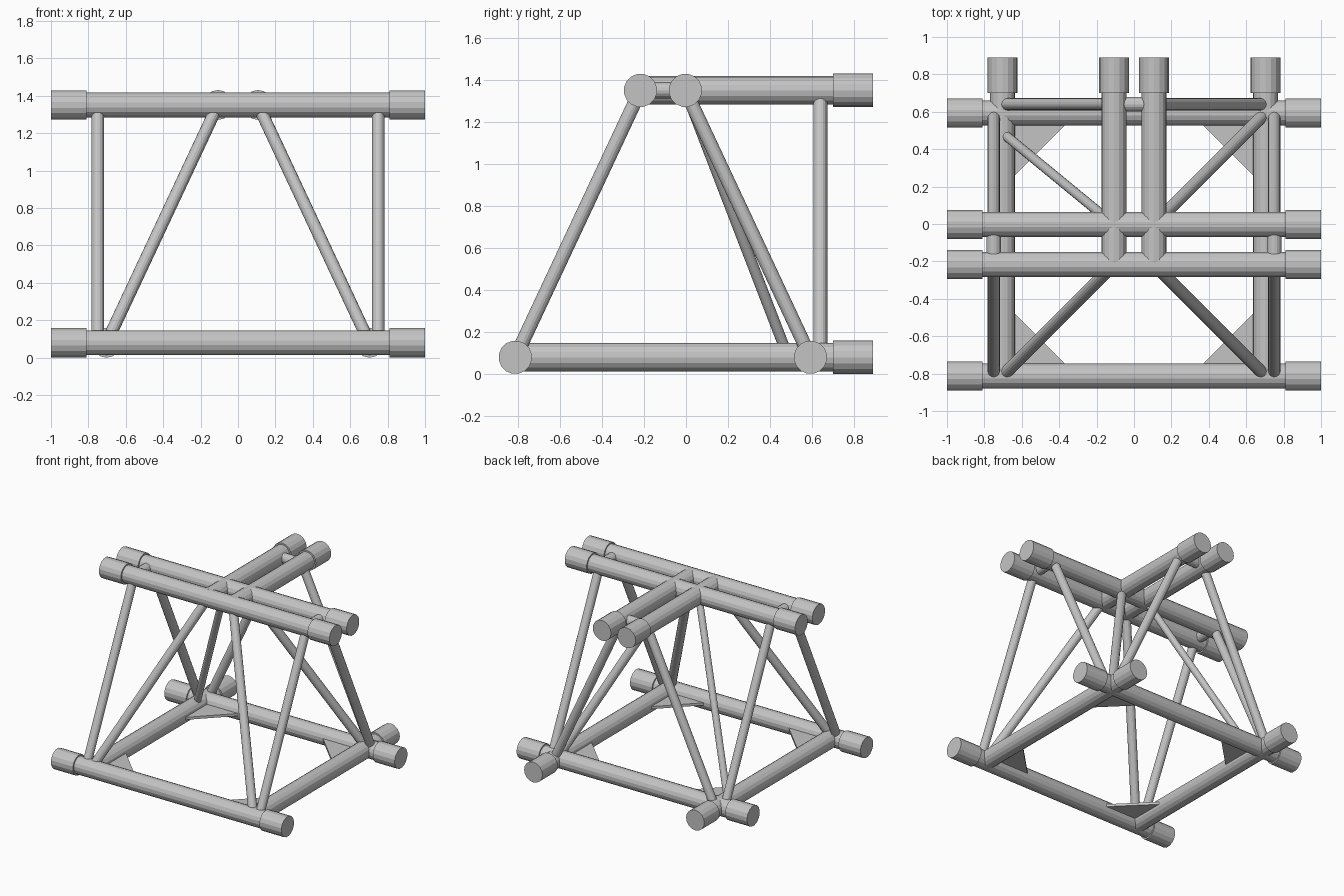
import bpy
import bmesh
import math
from mathutils import Vector, Matrix

cube = bpy.data.objects.get("Cube")
if cube:
    bpy.data.objects.remove(cube, do_unlink=True)

SIDES = 16
TUBE_R, SLEEVE_R, BRACE_R, LINK_R = 0.068, 0.0795, 0.033, 0.039
LOW, HIGH = 0.0795, 1.351           # heights of the chord axes
MID_Y = -0.11                       # centre of the square base along y
WIDE, NARROW = 0.703, 0.107         # half spacing of lower and upper chords
OFFSET = 0.047                      # braces sit just outside the corners
END_X, END_Y, SLEEVE = 1.0, 0.89, 0.19
BACK = MID_Y + WIDE

steel = bpy.data.materials.new("grey steel")
steel.use_nodes = True
grey = (0.55, 0.55, 0.55, 1)
steel.diffuse_color = grey
steel.node_tree.nodes["Principled BSDF"].inputs["Base Color"].default_value = grey


def finish(name, bm):
    mesh = bpy.data.meshes.new(name)
    bm.to_mesh(mesh)
    bm.free()
    mesh.materials.append(steel)
    bpy.context.collection.objects.link(bpy.data.objects.new(name, mesh))


def tube(name, start, end, radius, roll=0.0):
    a, b = Vector(start), Vector(end)
    turn = (b - a).to_track_quat('Z', 'Y').to_matrix().to_4x4()
    place = Matrix.Translation((a + b) / 2) @ turn @ Matrix.Rotation(roll, 4, 'Z')
    bm = bmesh.new()
    bmesh.ops.create_cone(bm, cap_ends=True, segments=SIDES, radius1=radius,
                          radius2=radius, depth=(b - a).length, matrix=place)
    finish(name, bm)


def gusset(name, corner, dx, dy, leg=0.4, thick=0.02):
    x, y = corner
    bm = bmesh.new()
    base = [bm.verts.new((px, py, LOW - thick / 2)) for px, py in
            ((x, y), (x + dx * leg, y), (x, y + dy * leg))]
    face = bm.faces.new(base)
    top = bmesh.ops.extrude_face_region(bm, geom=[face])["geom"]
    bmesh.ops.translate(bm, vec=(0, 0, thick),
                        verts=[v for v in top if isinstance(v, bmesh.types.BMVert)])
    bmesh.ops.recalc_face_normals(bm, faces=bm.faces)
    finish(name, bm)


half_step = math.pi / SIDES
for level, z, half in (("lower", LOW, WIDE), ("upper", HIGH, NARROW)):
    # Chords across the width, with a sleeve at each end
    for place, sy in (("front", -1), ("back", 1)):
        y = MID_Y + sy * half
        tube(f"{level}_{place}_chord", (-END_X + 0.02, y, z), (END_X - 0.02, y, z),
             TUBE_R, half_step)
        for side, sx in (("left", 1), ("right", -1)):
            tube(f"{level}_{place}_{side}_sleeve", (sx * (END_X - SLEEVE), y, z),
                 (sx * END_X, y, z), SLEEVE_R, half_step)
    # Chords running to the back, with a sleeve at the back end
    for side, sx in (("left", 1), ("right", -1)):
        x = sx * half
        tube(f"{level}_{side}_branch", (x, MID_Y - half, z), (x, END_Y - 0.02, z), TUBE_R)
        tube(f"{level}_{side}_branch_sleeve", (x, END_Y - SLEEVE, z), (x, END_Y, z), SLEEVE_R)

for side, sx in (("left", 1), ("right", -1)):
    outer_x = sx * (WIDE + OFFSET)
    for place, sy in (("front", -1), ("back", 1)):
        low_y, high_y = MID_Y + sy * WIDE, MID_Y + sy * NARROW
        # Upright brace in the front or back plane
        tube(f"{place}_{side}_upright", (outer_x, low_y, LOW), (outer_x, high_y, HIGH), BRACE_R)
        # Diagonal from base corner to the top crossing; one is thinner and set in
        odd = place == "back" and side == "right"
        tube(f"{place}_{side}_diagonal", (sx * WIDE, low_y - (0.106 if odd else 0), LOW),
             (sx * NARROW, high_y, HIGH), 0.026 if odd else BRACE_R)
        # Flat corner plate inside the base
        gusset(f"{place}_{side}_gusset", (sx * WIDE, low_y), -sx, -sy)
    # Brace holding up the back branch
    tube(f"branch_{side}_upright", (sx * WIDE, BACK + OFFSET, LOW),
         (sx * NARROW, BACK + OFFSET, HIGH), BRACE_R)
    # Short link between the paired upper chords
    tube(f"{side}_link", (outer_x, MID_Y - NARROW, HIGH), (outer_x, MID_Y + NARROW, HIGH), LINK_R)

# Link between the upper branches
tube("back_link", (-NARROW, BACK + OFFSET, HIGH), (NARROW, BACK + OFFSET, HIGH), LINK_R)
